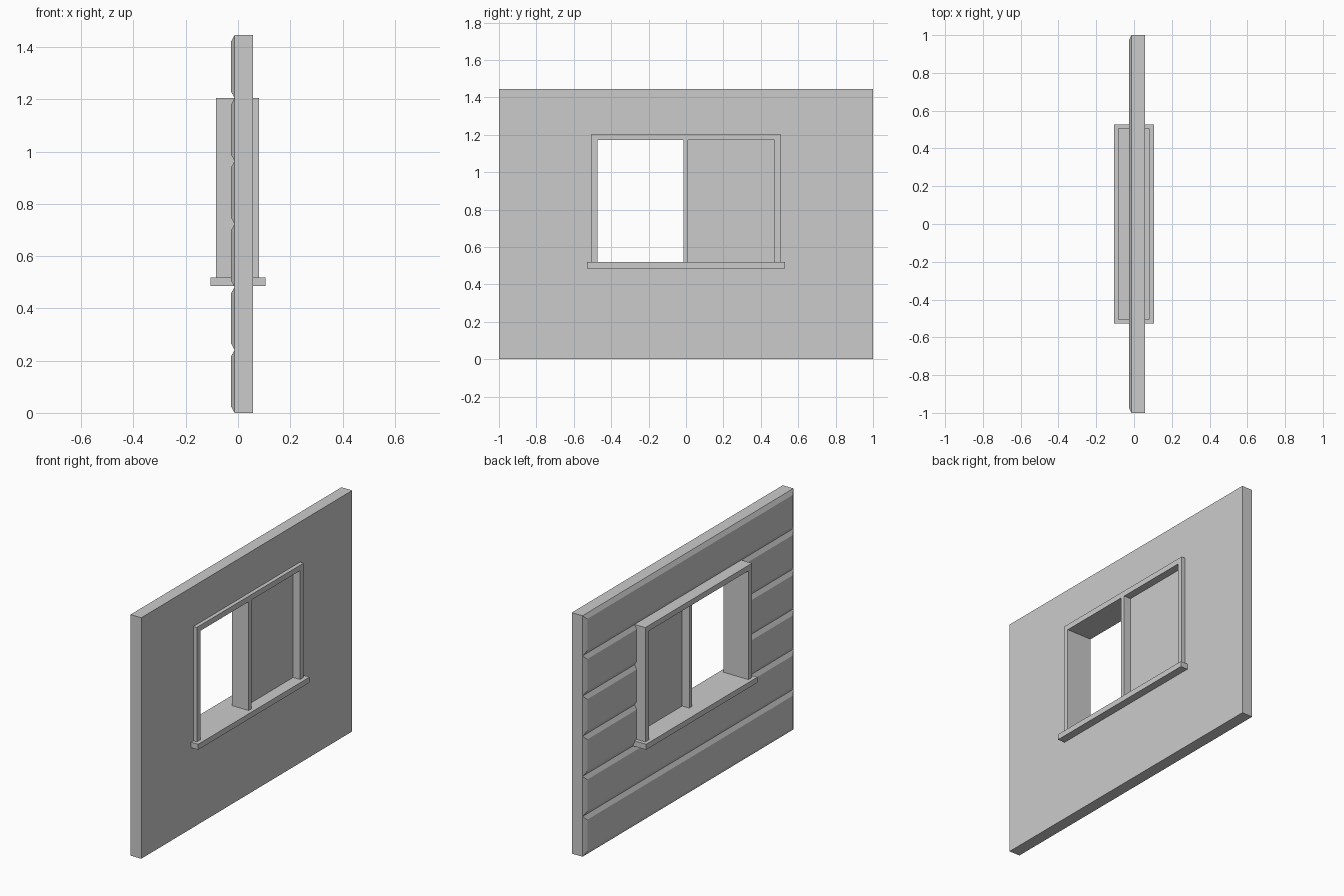
import bpy, bmesh

if "Cube" in bpy.data.objects:
    bpy.data.objects.remove(bpy.data.objects["Cube"])

WALL_H = 1.446
PLANKS = 6


def box(name, x, y, z):
    """Axis-aligned box from (min, max) ranges."""
    bm = bmesh.new()
    bmesh.ops.create_cube(bm, size=1)
    for v in bm.verts:
        for i, (lo, hi) in enumerate((x, y, z)):
            v.co[i] = hi if v.co[i] > 0 else lo
    me = bpy.data.meshes.new(name)
    bm.to_mesh(me)
    bm.free()
    ob = bpy.data.objects.new(name, me)
    bpy.context.collection.objects.link(ob)
    return ob


# Wall slab with bevelled siding planks on the -x side
wall = box("wall", (-0.013, 0.058), (-1, 1), (0, WALL_H))
bm = bmesh.new()
bm.from_mesh(wall.data)
for i in range(1, PLANKS):
    bmesh.ops.bisect_plane(bm, geom=bm.verts[:] + bm.edges[:] + bm.faces[:],
                           plane_co=(0, 0, WALL_H * i / PLANKS), plane_no=(0, 0, 1))
bm.normal_update()
siding = [f for f in bm.faces if f.normal.x < -0.9]
bmesh.ops.inset_individual(bm, faces=siding, thickness=0.036, depth=0.014)
bm.to_mesh(wall.data)
bm.free()

# Window opening, hidden inside the frame thickness
cutter = box("opening_cutter", (-0.3, 0.3), (-0.49, 0.49), (0.503, 1.188))
cutter.hide_render = True
cutter.hide_viewport = True
cut = wall.modifiers.new("opening", 'BOOLEAN')
cut.operation = 'DIFFERENCE'
cut.solver = 'EXACT'
cut.object = cutter

# Window frame: head, two jambs and sill
DEPTH = (-0.084, 0.081)
box("frame_head", DEPTH, (-0.506, 0.506), (1.172, 1.205))
for side, y in (("left", (-0.506, -0.473)), ("right", (0.473, 0.506))):
    box("frame_jamb_" + side, DEPTH, y, (0.519, 1.172))
box("sill", (-0.105, 0.105), (-0.528, 0.528), (0.486, 0.519))

# Centre post and closed pane
box("centre_post", (-0.03, 0.081), (-0.014, 0.012), (0.519, 1.172))
box("pane", (0.017, 0.035), (0.012, 0.473), (0.519, 1.172))
